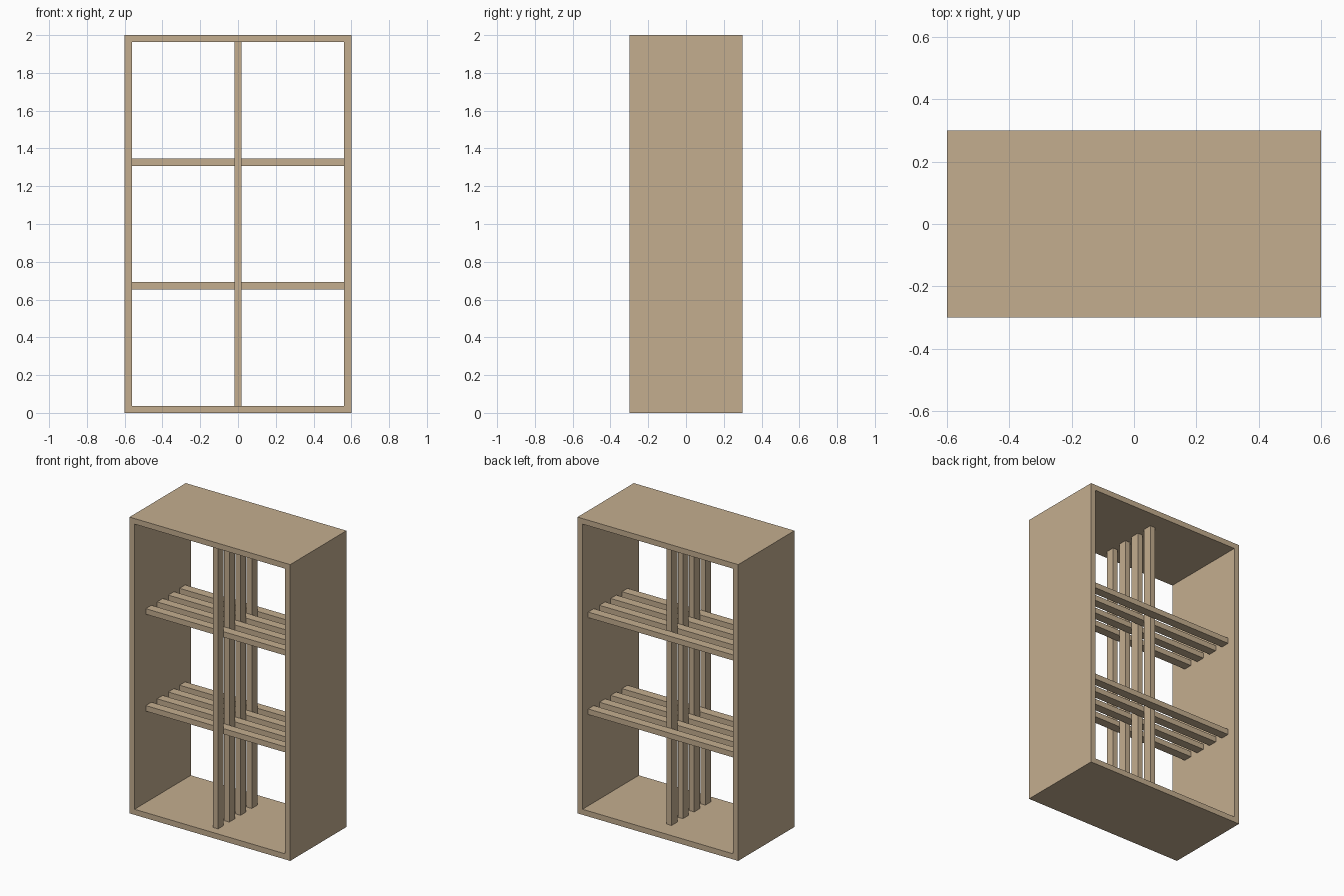
import bpy, bmesh

if "Cube" in bpy.data.objects:
    bpy.data.objects.remove(bpy.data.objects["Cube"])

W, D, H = 1.2, 0.6, 2.0      # overall width, depth, height
T = 0.0375                   # board thickness
SLAT = 0.06                  # slat depth, front to back

wood = bpy.data.materials.new("light_wood")
wood.diffuse_color = (0.55, 0.42, 0.275, 1)
wood.use_nodes = True
wood.node_tree.nodes["Principled BSDF"].inputs["Base Color"].default_value = wood.diffuse_color


def finish(name, bm):
    bmesh.ops.recalc_face_normals(bm, faces=bm.faces)
    mesh = bpy.data.meshes.new(name)
    bm.to_mesh(mesh)
    bm.free()
    mesh.materials.append(wood)
    obj = bpy.data.objects.new(name, mesh)
    bpy.context.collection.objects.link(obj)
    return obj


def box(name, x, y, z):
    """Box spanning the (low, high) range on each axis."""
    bm = bmesh.new()
    bmesh.ops.create_cube(bm, size=1)
    for v in bm.verts:
        v.co = [r[0] if c < 0 else r[1] for c, r in zip(v.co, (x, y, z))]
    return finish(name, bm)


# Outer frame: rectangular ring, open at front and back
bm = bmesh.new()


def ring(inset):
    x, lo, hi = W / 2 - inset, inset, H - inset
    return [bm.verts.new((px, -D / 2, pz))
            for px, pz in ((-x, lo), (x, lo), (x, hi), (-x, hi))]


outer, inner = ring(0), ring(T)
faces = [bm.faces.new((outer[i], outer[i - 3], inner[i - 3], inner[i]))
         for i in range(4)]
ext = bmesh.ops.extrude_face_region(bm, geom=faces, use_keep_orig=True)
bmesh.ops.translate(bm, vec=(0, D, 0),
                    verts=[g for g in ext["geom"] if isinstance(g, bmesh.types.BMVert)])
finish("outer_frame", bm)

# Interleaved slats: upright divider and shelf slats alternate front to back
pitch = (H - T) / 3
for i in range(4):
    y = -4 * SLAT + 2 * i * SLAT
    box(f"divider_slat_{i + 1}", (-T / 2, T / 2), (y, y + SLAT), (T, H - T))
    for level in (1, 2):
        z = level * pitch
        box(f"shelf_{level}_slat_{i + 1}", (-W / 2 + T, W / 2 - T),
            (y + SLAT, y + 2 * SLAT), (z, z + T))
